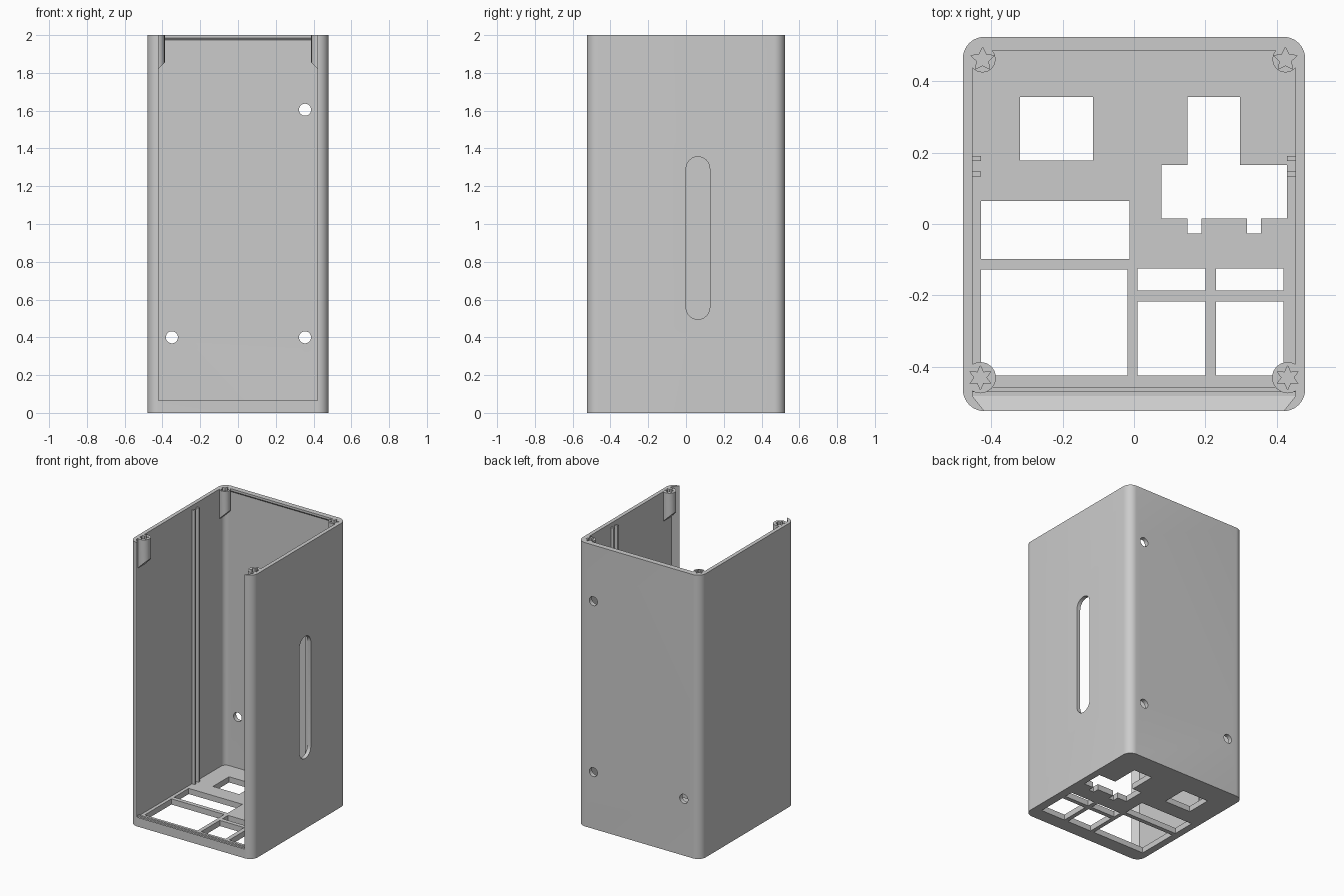
import bpy
import bmesh
from math import sin, cos, pi

cube = bpy.data.objects.get("Cube")
if cube:
    bpy.data.objects.remove(cube, do_unlink=True)

grey = bpy.data.materials.new("plain grey plastic")
grey.use_nodes = True
COLOUR = (0.6, 0.6, 0.6, 1)
grey.diffuse_color = COLOUR
grey.node_tree.nodes["Principled BSDF"].inputs["Base Color"].default_value = COLOUR

HEIGHT, FLOOR = 2.0, 0.04
HALF_X, HALF_Y = 0.48, 0.525
IN_X, IN_BACK, IN_FRONT = 0.453, 0.495, -0.483


def loft(name, lower, upper):
    """Closed solid between two matching loops of 3D points."""
    bm = bmesh.new()
    a = [bm.verts.new(p) for p in lower]
    b = [bm.verts.new(p) for p in upper]
    bm.faces.new(a[::-1])
    bm.faces.new(b)
    for i in range(len(a)):
        j = (i + 1) % len(a)
        bm.faces.new((a[i], a[j], b[j], b[i]))
    bmesh.ops.recalc_face_normals(bm, faces=bm.faces)
    mesh = bpy.data.meshes.new(name)
    bm.to_mesh(mesh)
    bm.free()
    mesh.materials.append(grey)
    obj = bpy.data.objects.new(name, mesh)
    bpy.context.collection.objects.link(obj)
    return obj


def prism(name, outline, z0, z1):
    return loft(name, [(x, y, z0) for x, y in outline], [(x, y, z1) for x, y in outline])


def box(name, x0, x1, y0, y1, z0, z1):
    return prism(name, [(x0, y0), (x1, y0), (x1, y1), (x0, y1)], z0, z1)


def arc(cx, cy, r, start, end, steps):
    return [(cx + r * cos(start + (end - start) * i / steps),
             cy + r * sin(start + (end - start) * i / steps)) for i in range(steps + 1)]


def rounded(x, y0, y1, r_front, r_back):
    """Rectangle outline with rounded front and back corners (zero is square)."""
    points = []
    for k, (sx, sy) in enumerate([(1, 1), (-1, 1), (-1, -1), (1, -1)]):
        r = r_back if sy > 0 else r_front
        cx, cy = sx * (x - r), (y1 - r if sy > 0 else y0 + r)
        if r:
            points += arc(cx, cy, r, k * pi / 2, (k + 1) * pi / 2, 10)
        else:
            points.append((cx, cy))
    return points


def combine(body, tool, operation):
    mod = body.modifiers.new("shape", 'BOOLEAN')
    mod.operation, mod.solver, mod.object = operation, 'EXACT', tool
    bpy.context.view_layer.objects.active = body
    bpy.ops.object.modifier_apply(modifier=mod.name)
    bpy.data.objects.remove(tool, do_unlink=True)


def cut(tool):
    combine(case, tool, 'DIFFERENCE')


def add(tool):
    combine(case, tool, 'UNION')


# Outer case and its cavity
case = prism("open_front_case", rounded(HALF_X, -HALF_Y, HALF_Y, 0.06, 0.06), 0, HEIGHT)
cut(prism("cavity", rounded(IN_X, IN_FRONT, IN_BACK, 0, 0.035), FLOOR, HEIGHT + 0.1))


# Dovetail opening for a sliding front panel
def panel_loop(y, x, z):
    return [(-x, y, z), (x, y, z), (x, y, HEIGHT + 0.1), (-x, y, HEIGHT + 0.1)]


cut(loft("panel_slot", panel_loop(-HALF_Y - 0.01, 0.412, 0.071),
         panel_loop(IN_FRONT, IN_X, FLOOR)))

# Floor windows: x0, x1, y0, y1
windows = [
    (-0.32, -0.115, 0.178, 0.357),
    (-0.43, -0.012, -0.098, 0.065), (-0.43, -0.018, -0.425, -0.128),
    (0.01, 0.2, -0.187, -0.125), (0.23, 0.42, -0.187, -0.125),
    (0.01, 0.2, -0.425, -0.217), (0.23, 0.42, -0.425, -0.217),
]
for w in windows:
    cut(box("floor_window", *w, -0.1, 0.1))

# Stepped socket window with two notches
socket = [(0.15, 0.357), (0.15, 0.165), (0.077, 0.165), (0.077, 0.015),
          (0.15, 0.015), (0.15, -0.027), (0.19, -0.027), (0.19, 0.015),
          (0.317, 0.015), (0.317, -0.027), (0.357, -0.027), (0.357, 0.015),
          (0.43, 0.015), (0.43, 0.165), (0.297, 0.165), (0.297, 0.357)]
cut(prism("socket_window", socket, -0.1, 0.1))

# Screw holes in the back wall
for x, z in [(0.355, 1.605), (0.355, 0.4), (-0.35, 0.4)]:
    ring = arc(x, z, 0.032, 0, 2 * pi, 24)[:-1]
    cut(loft("back_hole", [(u, 0.4, v) for u, v in ring], [(u, 0.6, v) for u, v in ring]))

# Long rounded slot in the left wall
slot = arc(0.063, 1.293, 0.063, 0, pi, 12) + arc(0.063, 0.558, 0.063, pi, 2 * pi, 12)
cut(loft("side_slot", [(0.4, y, z) for y, z in slot], [(0.55, y, z) for y, z in slot]))

# Lip along the top of the back wall, and low ridge on the floor
lip = [(0.51, 1.97), (0.495, 1.975), (0.487, 1.985), (0.487, HEIGHT), (0.51, HEIGHT)]
add(loft("back_lip", [(-0.42, y, z) for y, z in lip], [(0.42, y, z) for y, z in lip]))
add(box("floor_ridge", -0.46, 0.46, -0.472, -0.457, 0.03, 0.05))

for side in (-1, 1):
    # Paired guide rails on the side walls
    for y0, y1 in [(0.133, 0.147), (0.177, 0.191)]:
        xs = sorted((side * 0.43, side * 0.465))
        add(box("guide_rail", *xs, y0, y1, 0.03, 1.97))

    # Corner screw posts with sloping undersides and star-shaped holes
    for cy, r, tips in [(-0.431, 0.044, 6), (0.462, 0.037, 5)]:
        cx = side * (0.431 if cy < 0 else 0.425)
        ring = arc(cx, cy, r, 0, 2 * pi, 16)[:-1]
        add(loft("screw_post", [(x, y, 1.79 + IN_X - abs(x)) for x, y in ring],
                 [(x, y, HEIGHT) for x, y in ring]))
        star = []
        for i in range(tips * 2):
            reach = 0.017 if i % 2 else 0.034
            angle = pi / 2 + i * pi / tips
            star.append((cx + reach * cos(angle), cy + reach * sin(angle)))
        cut(prism("star_hole", star, 1.88, HEIGHT + 0.1))

bpy.ops.object.select_all(action='DESELECT')
case.select_set(True)
bpy.context.view_layer.objects.active = case
bpy.ops.object.shade_smooth_by_angle(angle=pi / 6)
